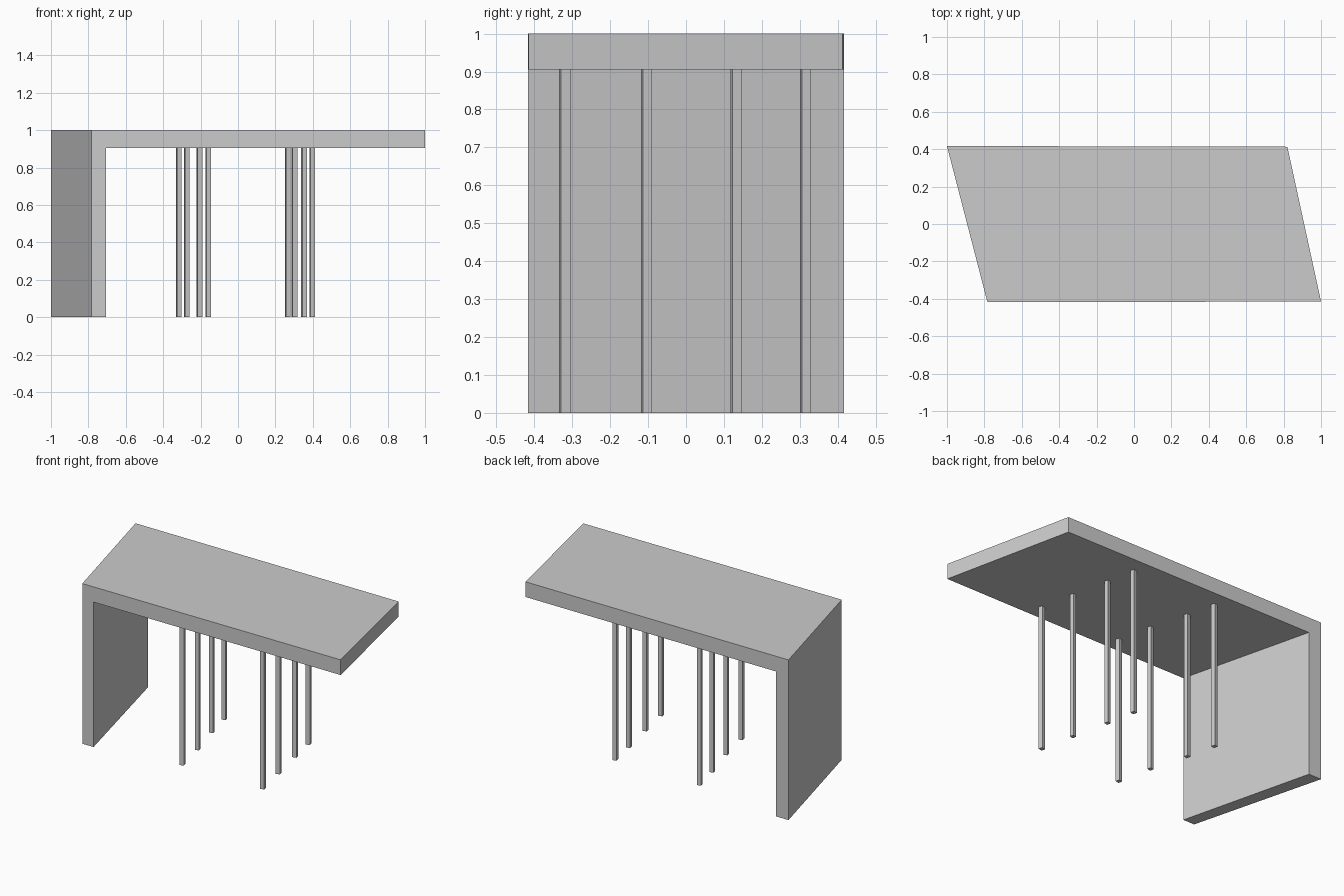
import bpy, bmesh
from math import radians

if "Cube" in bpy.data.objects:
    bpy.data.objects.remove(bpy.data.objects["Cube"])


def add_object(name, bm):
    bmesh.ops.recalc_face_normals(bm, faces=bm.faces)
    mesh = bpy.data.meshes.new(name)
    bm.to_mesh(mesh)
    bm.free()
    obj = bpy.data.objects.new(name, mesh)
    bpy.context.collection.objects.link(obj)
    return obj


# Tabletop and side panel: one L-shaped profile, skewed from front to back
UNDER, TOP = 0.905, 1.0


def l_section(bm, outer, inner, right, y_left, y_right):
    profile = [(outer, 0), (inner, 0), (inner, UNDER),
               (right, UNDER), (right, TOP), (outer, TOP)]
    slope = (y_right - y_left) / (right - outer)
    return [bm.verts.new((x, y_left + slope * (x - outer), z)) for x, z in profile]


bm = bmesh.new()
front = l_section(bm, -0.784, -0.706, 1.0, -0.417, -0.415)
back = l_section(bm, -1.0, -0.913, 0.82, 0.417, 0.413)
bm.faces.new(front)
bm.faces.new(back[::-1])
for i in range(6):
    j = (i + 1) % 6
    bm.faces.new((front[i], back[i], back[j], front[j]))
add_object("top_and_side_panel", bm)

# Two slanted rows of slim square posts, turned to follow the skew
SIDE = 0.025
rows_y = (-0.32, -0.104, 0.132, 0.315)
rows_x = {"left": (-0.159, -0.206, -0.273, -0.316),
          "right": (0.397, 0.353, 0.302, 0.267)}
for row, xs in rows_x.items():
    for n, (x, y) in enumerate(zip(xs, rows_y), 1):
        bm = bmesh.new()
        bmesh.ops.create_cube(bm, size=1)
        bmesh.ops.scale(bm, vec=(SIDE, SIDE, UNDER), verts=bm.verts)
        post = add_object(f"{row}_post_{n}", bm)
        post.location = (x, y, UNDER / 2)
        post.rotation_euler.z = radians(13)
